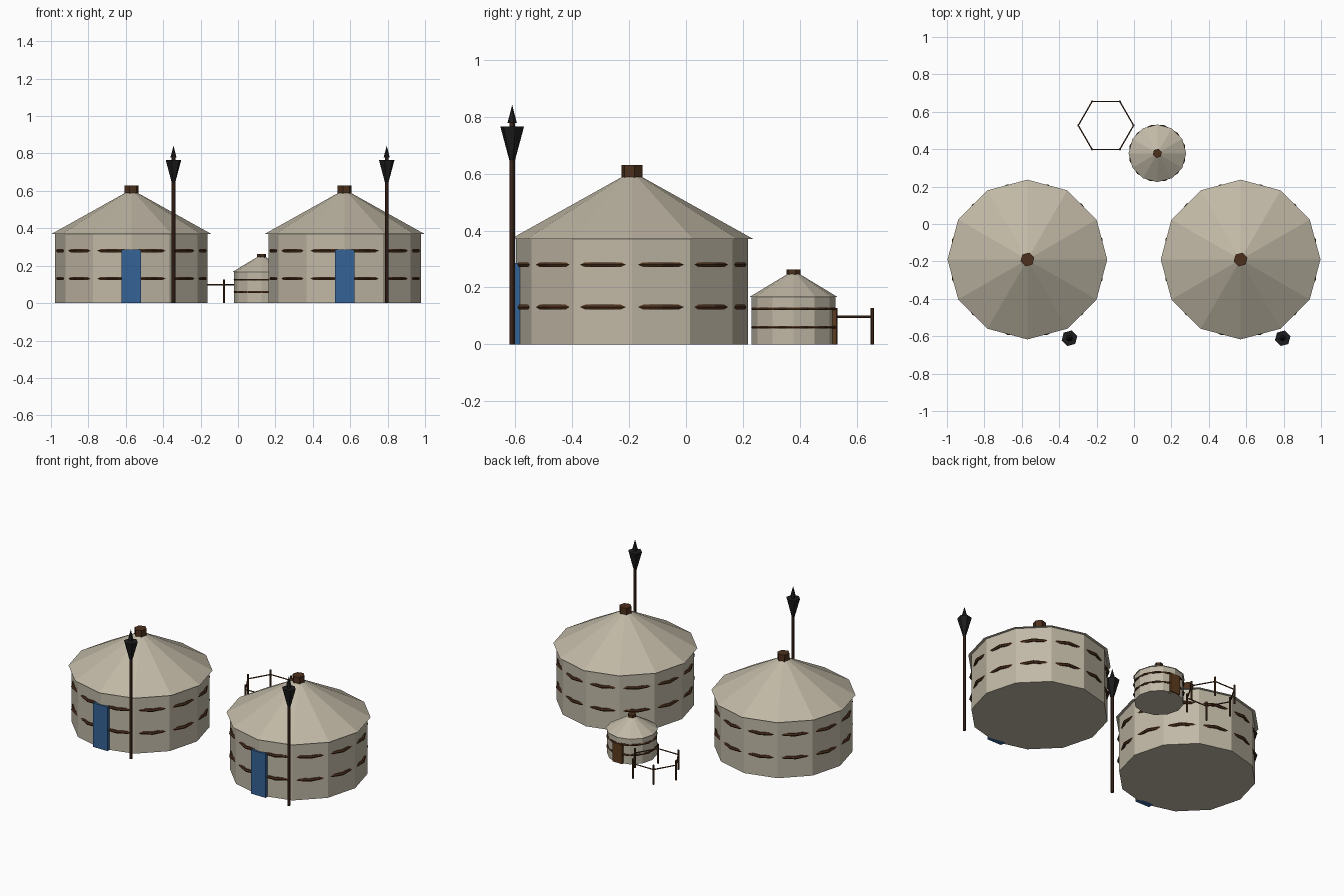
import bpy
from math import radians, pi, cos, sin
from mathutils import Vector

cube = bpy.data.objects.get("Cube")
if cube:
    bpy.data.objects.remove(cube, do_unlink=True)


def material(name, rgb):
    m = bpy.data.materials.new(name)
    m.use_nodes = True
    m.diffuse_color = (*rgb, 1)
    m.node_tree.nodes["Principled BSDF"].inputs["Base Color"].default_value = (*rgb, 1)
    return m


CANVAS = material("canvas", (0.53, 0.48, 0.38))
WOOD = material("dark wood", (0.075, 0.03, 0.012))
POLE = material("pole wood", (0.05, 0.022, 0.012))
PLANK = material("plank brown", (0.11, 0.045, 0.014))
BLUE = material("door blue", (0.035, 0.125, 0.31))
IRON = material("black iron", (0.012, 0.012, 0.012))


def finish(name, mat):
    ob = bpy.context.object
    ob.name = name
    ob.data.materials.append(mat)
    return ob


def prism(name, mat, x, y, z0, z1, r0, r1, sides, turn=0):
    """Tapered upright prism with a vertex on +x, turned by some degrees."""
    bpy.ops.mesh.primitive_cone_add(vertices=sides, radius1=r0, radius2=r1, depth=z1 - z0,
                                    location=(x, y, (z0 + z1) / 2), rotation=(0, 0, radians(turn)))
    return finish(name, mat)


def box(name, mat, center, size):
    bpy.ops.mesh.primitive_cube_add(size=1, location=center)
    bpy.context.object.scale = size
    return finish(name, mat)


def rod(name, mat, a, b, r):
    d = b - a
    bpy.ops.mesh.primitive_cylinder_add(vertices=6, radius=r, depth=d.length, location=(a + b) / 2)
    bpy.context.object.rotation_euler = d.to_track_quat("Z", "Y").to_euler()
    return finish(name, mat)


def rope(name, x, y, z, outer, tube):
    # corners sit over the middle of each wall panel, chords sink into the wall corners
    bpy.ops.mesh.primitive_torus_add(major_segments=12, minor_segments=6, major_radius=outer - tube,
                                     minor_radius=tube, location=(x, y, z),
                                     rotation=(0, 0, radians(15)))
    return finish(name, WOOD)


def hut(label, x, y, wall_r, roof_r, eave, apex, cap, ropes, rope_outer, rope_tube):
    prism(label + "_wall", CANVAS, x, y, 0, eave, wall_r, wall_r, 12)
    prism(label + "_roof", CANVAS, x, y, eave, apex, roof_r, 0, 12)
    cap_r, cap_z0, cap_z1 = cap
    prism(label + "_roof_cap", WOOD, x, y, cap_z0, cap_z1, cap_r, cap_r, 6, 45)
    for z in ropes:
        rope(label + "_rope", x, y, z, rope_outer, rope_tube)


# Two large huts, each with a door and a torch pole
for label, x in (("right", -0.57), ("left", 0.57)):
    hut(label + "_hut", x, -0.19, 0.408, 0.427, 0.37, 0.608, (0.038, 0.57, 0.63),
        (0.28, 0.131), 0.4165, 0.0095)
    box(label + "_door", BLUE, (x, -0.585, 0.143), (0.105, 0.04, 0.286))
    px, py = x + 0.225, -0.611
    prism(label + "_pole", POLE, px, py, 0, 0.79, 0.01, 0.01, 6, 45)
    prism(label + "_torch_basket", IRON, px, py, 0.635, 0.765, 0.007, 0.043, 6, 45)
    prism(label + "_torch_tip", IRON, px, py, 0.778, 0.842, 0.017, 0, 6, 45)

# Small hut with a plank door at the back
hut("small_hut", 0.125, 0.378, 0.147, 0.154, 0.167, 0.26, (0.025, 0.24, 0.263),
    (0.125, 0.06), 0.154, 0.006)
box("small_hut_door", PLANK, (0.125, 0.514, 0.062), (0.07, 0.03, 0.124))

# Hexagonal pen: posts and rails
corners = [Vector((-0.15 + 0.148 * cos(i * pi / 3), 0.527 + 0.148 * sin(i * pi / 3), 0))
           for i in range(6)]
rail = Vector((0, 0, 0.097))
for i, c in enumerate(corners):
    prism("fence_post", WOOD, c.x, c.y, 0, 0.127, 0.006, 0.006, 6)
    rod("fence_rail", WOOD, c + rail, corners[(i + 1) % 6] + rail, 0.004)
